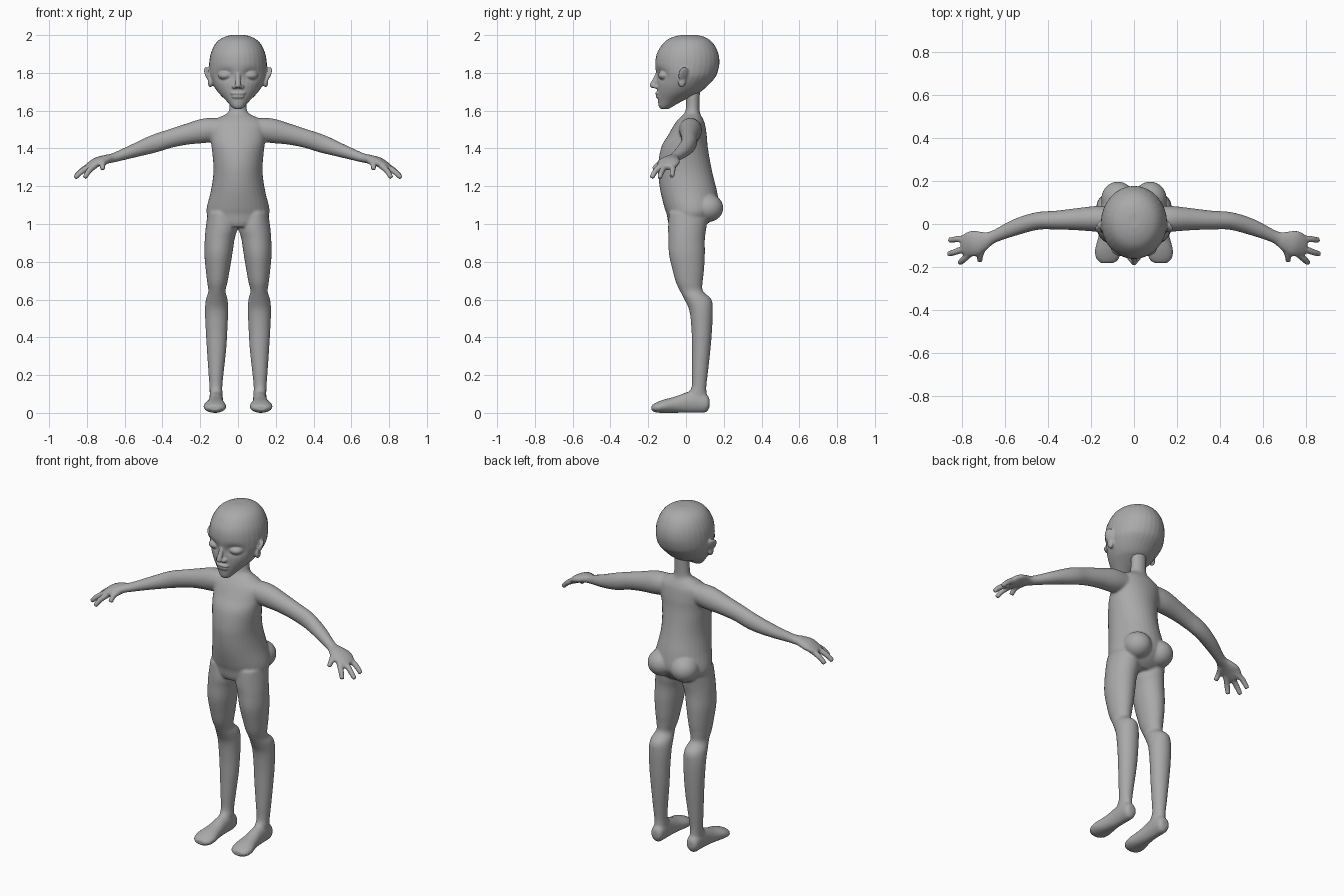
import bpy, bmesh, math
from mathutils import Vector, Matrix

skin = bpy.data.materials.new("plain grey")
skin.diffuse_color = (0.4, 0.4, 0.4, 1)
SIDES = 32


def spline(rows, steps=5):
    """Catmull-Rom interpolation of rows of numbers."""
    out = []
    for i in range(len(rows) - 1):
        p0, p1, p2, p3 = (rows[max(0, min(len(rows) - 1, i + k))] for k in (-1, 0, 1, 2))
        for s in range(steps):
            t = s / steps
            out.append([0.5 * (2 * b + (c - a) * t + (2 * a - 5 * b + 4 * c - d) * t * t
                               + (3 * b - a - 3 * c + d) * t ** 3)
                        for a, b, c, d in zip(p0, p1, p2, p3)])
    return out + [list(rows[-1])]


def skin_rings(bm, rings):
    """rings: list of (centre, u, v) ellipses joined to a closed tube."""
    loops = []
    for c, u, v in rings:
        loops.append([bm.verts.new(c + u * math.cos(a) + v * math.sin(a))
                      for a in (2 * math.pi * k / SIDES for k in range(SIDES))])
    for a, b in zip(loops, loops[1:]):
        for k in range(SIDES):
            n = (k + 1) % SIDES
            bm.faces.new((a[k], a[n], b[n], b[k]))
    bm.faces.new(loops[0][::-1])
    bm.faces.new(loops[-1])


def column(bm, rows, side=1):
    """Horizontal rings from rows (z, x inner, x outer, y front, y back)."""
    skin_rings(bm, [(Vector((side * (a + b) / 2, (f + k) / 2, z)),
                     Vector(((b - a) / 2, 0, 0)), Vector((0, (k - f) / 2, 0)))
                    for z, a, b, f, k in spline(rows)])


def limb(bm, rows, side=1):
    """Tube along a path, rows (x, y, z, horizontal radius, vertical radius)."""
    pts = spline(rows)
    rings = []
    for i, (x, y, z, rh, rv) in enumerate(pts):
        d = Vector(pts[min(i + 1, len(pts) - 1)][:3]) - Vector(pts[max(i - 1, 0)][:3])
        d.x *= side
        u = d.cross(Vector((0, 0, 1))).normalized()
        rings.append((Vector((side * x, y, z)), u * rh, u.cross(d).normalized() * rv))
    skin_rings(bm, rings)


def ball(bm, centre, radii, tilt=(0, 0, 0)):
    m = Matrix.Translation(centre)
    for axis, a in zip("XYZ", tilt):
        m = m @ Matrix.Rotation(a, 4, axis)
    bmesh.ops.create_uvsphere(bm, u_segments=24, v_segments=14, radius=1,
                              matrix=m @ Matrix.Diagonal((*radii, 1)))


def finish(bm, name, voxel, smooth):
    """Fuse the overlapping parts into one smooth skin."""
    bmesh.ops.recalc_face_normals(bm, faces=bm.faces)
    me = bpy.data.meshes.new(name)
    bm.to_mesh(me)
    bm.free()
    me.materials.append(skin)
    ob = bpy.data.objects.new(name, me)
    bpy.context.collection.objects.link(ob)
    r = ob.modifiers.new("fuse", 'REMESH')
    r.mode, r.voxel_size, r.use_smooth_shade = 'VOXEL', voxel, True
    s = ob.modifiers.new("soften", 'SMOOTH')
    s.factor, s.iterations = 0.5, smooth


# ---- body: torso and neck ----
bm = bmesh.new()
torso = [(0.985, .11, -.085, .09), (1.01, .145, -.095, .125), (1.05, .165, -.102, .16),
         (1.09, .165, -.115, .175), (1.17, .145, -.135, .165), (1.25, .132, -.146, .145),
         (1.32, .131, -.147, .13), (1.41, .14, -.13, .115), (1.47, .148, -.095, .11),
         (1.53, .15, -.06, .10), (1.56, .11, -.035, .088), (1.585, .06, -.01, .075),
         (1.62, .045, 0, .072), (1.74, .045, 0, .075)]
column(bm, [(z, -w, w, f, b) for z, w, f, b in torso])

for s in (-1, 1):
    # buttock
    ball(bm, (s * .075, .115, 1.085), (.078, .083, .075))
    # leg
    column(bm, [(1.06, .02, .16, -.09, .12), (.98, .004, .171, -.095, .108),
                (.92, .018, .176, -.093, .10), (.84, .03, .178, -.09, .10),
                (.75, .045, .17, -.07, .095), (.69, .056, .163, -.053, .088),
                (.645, .066, .157, -.032, .09), (.60, .055, .17, -.008, .135),
                (.54, .052, .175, .018, .142), (.44, .056, .171, .029, .138),
                (.34, .062, .165, .031, .13), (.22, .075, .157, .031, .117),
                (.14, .083, .151, .03, .108), (.10, .082, .15, .01, .11),
                (.05, .082, .15, 0, .115)], s)
    # foot, rows along y
    foot = [(.125, .116, .022, .03, .075), (.105, .116, .036, .003, .10),
            (.05, .116, .038, 0, .12), (0, .117, .039, 0, .108),
            (-.06, .119, .047, 0, .086), (-.12, .122, .06, 0, .07),
            (-.16, .123, .054, .002, .054), (-.182, .123, .032, .012, .04)]
    skin_rings(bm, [(Vector((s * x, y, (lo + hi) / 2)), Vector((w, 0, 0)),
                     Vector((0, 0, (hi - lo) / 2))) for y, x, w, lo, hi in spline(foot)])
    # arm and palm
    limb(bm, [(.08, .02, 1.505, .06, .055), (.17, .024, 1.495, .06, .065),
              (.27, .022, 1.475, .051, .055), (.36, .018, 1.452, .044, .049),
              (.45, .014, 1.423, .041, .047), (.55, -.015, 1.388, .038, .036),
              (.655, -.06, 1.352, .029, .025), (.70, -.078, 1.342, .045, .024),
              (.745, -.09, 1.328, .06, .025), (.785, -.102, 1.306, .052, .02),
              (.80, -.106, 1.298, .04, .014)], s)
    # three fingers and a thumb
    for a, b, c in (((.765, -.07, 1.315), (.82, -.07, 1.288), (.86, -.076, 1.25)),
                    ((.77, -.105, 1.312), (.825, -.128, 1.28), (.865, -.14, 1.243)),
                    ((.755, -.13, 1.312), (.79, -.162, 1.28), (.812, -.182, 1.243)),
                    ((.695, -.095, 1.335), (.715, -.142, 1.318), (.717, -.173, 1.288))):
        limb(bm, [(*a, .017, .017), (*b, .0155, .0155), (*c, .013, .013)], s)
finish(bm, "body", 0.007, 5)

# ---- head ----
bm = bmesh.new()
skull = [(1.61, .022, -.137, -.09), (1.625, .038, -.145, -.065), (1.65, .06, -.148, -.02),
         (1.68, .09, -.15, .04), (1.70, .108, -.152, .078), (1.73, .128, -.153, .112),
         (1.77, .146, -.155, .15), (1.80, .153, -.159, .166), (1.85, .153, -.163, .177),
         (1.90, .145, -.155, .172), (1.945, .126, -.13, .152), (1.975, .1, -.1, .125),
         (1.993, .065, -.06, .09), (2.001, .03, -.02, .05)]
column(bm, [(z, -w, w, f, b) for z, w, f, b in skull])
# eye sockets pressed into the face
for v in bm.verts:
    if v.co.y < 0:
        q = ((abs(v.co.x) - .07) / .04) ** 2 + ((v.co.z - 1.79) / .028) ** 2
        v.co.y += .02 * math.exp(-q)
# nose: bridge, tip, nostrils
limb(bm, [(0, -.14, 1.815, .012, .012), (0, -.16, 1.77, .013, .013),
          (0, -.176, 1.738, .015, .015)])
ball(bm, (0, -.172, 1.733), (.018, .02, .015))
# lips
ball(bm, (0, -.148, 1.692), (.04, .015, .009))
ball(bm, (0, -.146, 1.674), (.034, .014, .009))
for s in (-1, 1):
    ball(bm, (s * .018, -.158, 1.727), (.014, .016, .011))
    # closed eyelid
    ball(bm, (s * .07, -.118, 1.787), (.037, .03, .023), (0, 0, s * .35))
    # ear: upper flare and lobe
    ball(bm, (s * .155, -.012, 1.79), (.012, .032, .045), (0, s * .45, s * .5))
    ball(bm, (s * .146, -.022, 1.752), (.014, .02, .028))
finish(bm, "head", 0.005, 3)
